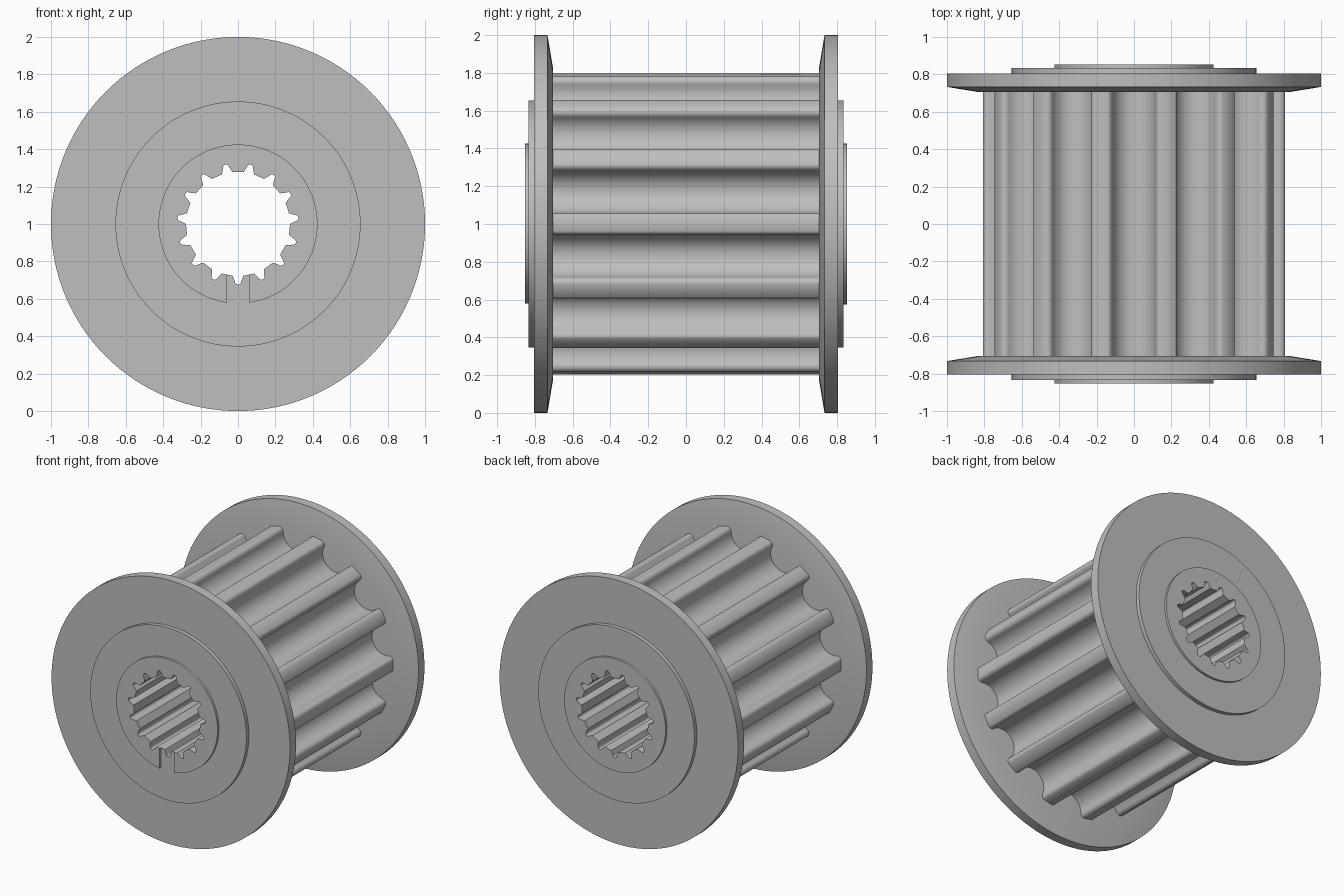
import bpy
import bmesh
from math import sin, cos, pi, asin, radians, hypot

if "Cube" in bpy.data.objects:
    bpy.data.objects.remove(bpy.data.objects["Cube"], do_unlink=True)

grey = bpy.data.materials.new("machined_grey")
grey.use_nodes = True
grey.diffuse_color = (0.52, 0.52, 0.52, 1)
grey.node_tree.nodes["Principled BSDF"].inputs["Base Color"].default_value = (0.52, 0.52, 0.52, 1)


def arc(radius, start, end, steps, cx=0, cy=0):
    return [(cx + radius * cos(start + (end - start) * i / steps),
             cy + radius * sin(start + (end - start) * i / steps)) for i in range(steps + 1)]


def circle(radius, steps=128):
    return arc(radius, 0, 2 * pi, steps)[:-1]


def repeat_groove(half, count, start):
    """Mirror half a groove (sideways, outward) and repeat it around the axis."""
    whole = [(-t, r) for t, r in reversed(half)] + half[1:]
    points = []
    for i in range(count):
        a = start + 2 * pi * i / count
        # negative sideways direction keeps the loop counter-clockwise
        points += [(r * cos(a) - t * sin(a), r * sin(a) + t * cos(a)) for t, r in whole]
    return points


def prism(name, loops, stations):
    """Fill the loops and extrude along y; stations are (y, rim scale)."""
    bm = bmesh.new()
    edges = []
    rim = max(hypot(*p) for loop in loops for p in loop) - 0.01
    for loop in loops:
        verts = [bm.verts.new((x, stations[0][0], z)) for x, z in loop]
        edges += [bm.edges.new((verts[i - 1], verts[i])) for i in range(len(verts))]
    bmesh.ops.triangle_fill(bm, edges=edges, use_beauty=True)
    cap = bm.faces[:]
    for y, scale in stations[1:]:
        new = bmesh.ops.extrude_face_region(bm, geom=cap)["geom"]
        cap = [g for g in new if isinstance(g, bmesh.types.BMFace)]
        for v in (g for g in new if isinstance(g, bmesh.types.BMVert)):
            v.co.y = y
            if hypot(v.co.x, v.co.z) > rim:
                v.co.x *= scale
                v.co.z *= scale
    bmesh.ops.recalc_face_normals(bm, faces=bm.faces)
    bmesh.ops.translate(bm, verts=bm.verts, vec=(0, 0, 1))
    mesh = bpy.data.meshes.new(name)
    bm.to_mesh(mesh)
    bm.free()
    mesh.materials.append(grey)
    obj = bpy.data.objects.new(name, mesh)
    bpy.context.collection.objects.link(obj)
    bpy.ops.object.select_all(action='DESELECT')
    obj.select_set(True)
    bpy.context.view_layer.objects.active = obj
    bpy.ops.object.shade_smooth_by_angle(angle=radians(30))
    return obj


# Splined bore: rounded grooves between flat lands
bore_half = arc(0.016, pi / 2, 0, 4, 0, 0.309) + [(0.029, 0.277)]
bore = repeat_groove(bore_half, 15, -pi / 2)

# Toothed drum: round belt grooves with rounded tooth tips
groove_half = arc(0.115, -pi / 2, 0, 10, 0, 0.764) + arc(0.033, pi, pi * 0.55, 5, 0.148, 0.764)[1:]
drum = repeat_groove(groove_half, 14, pi / 2)
prism("toothed_drum", [drum, bore], [(-0.705, 1), (0.705, 1)])

# Flanges with a tapered inner face, and hub steps outside them
for side, label in ((-1, "front"), (1, "back")):
    prism(label + "_flange", [circle(1), bore],
          [(side * 0.805, 1), (side * 0.733, 1), (side * 0.705, 0.83)])
    prism(label + "_hub", [circle(0.655), bore], [(side * 0.805, 1), (side * 0.835, 1)])

prism("back_collar", [circle(0.425), bore], [(0.835, 1), (0.852, 1)])

# Front collar, split by a slot at the bottom
slot = 0.06
gap = asin(slot / 0.425)
outer = arc(0.425, -pi / 2 + gap, 1.5 * pi - gap, 120)
inner = [p for p in bore if abs(p[0]) > slot or p[1] > 0]
outline = outer + [(-slot, -0.27)] + inner[::-1] + [(slot, -0.27)]
prism("front_collar", [outline], [(-0.835, 1), (-0.852, 1)])
